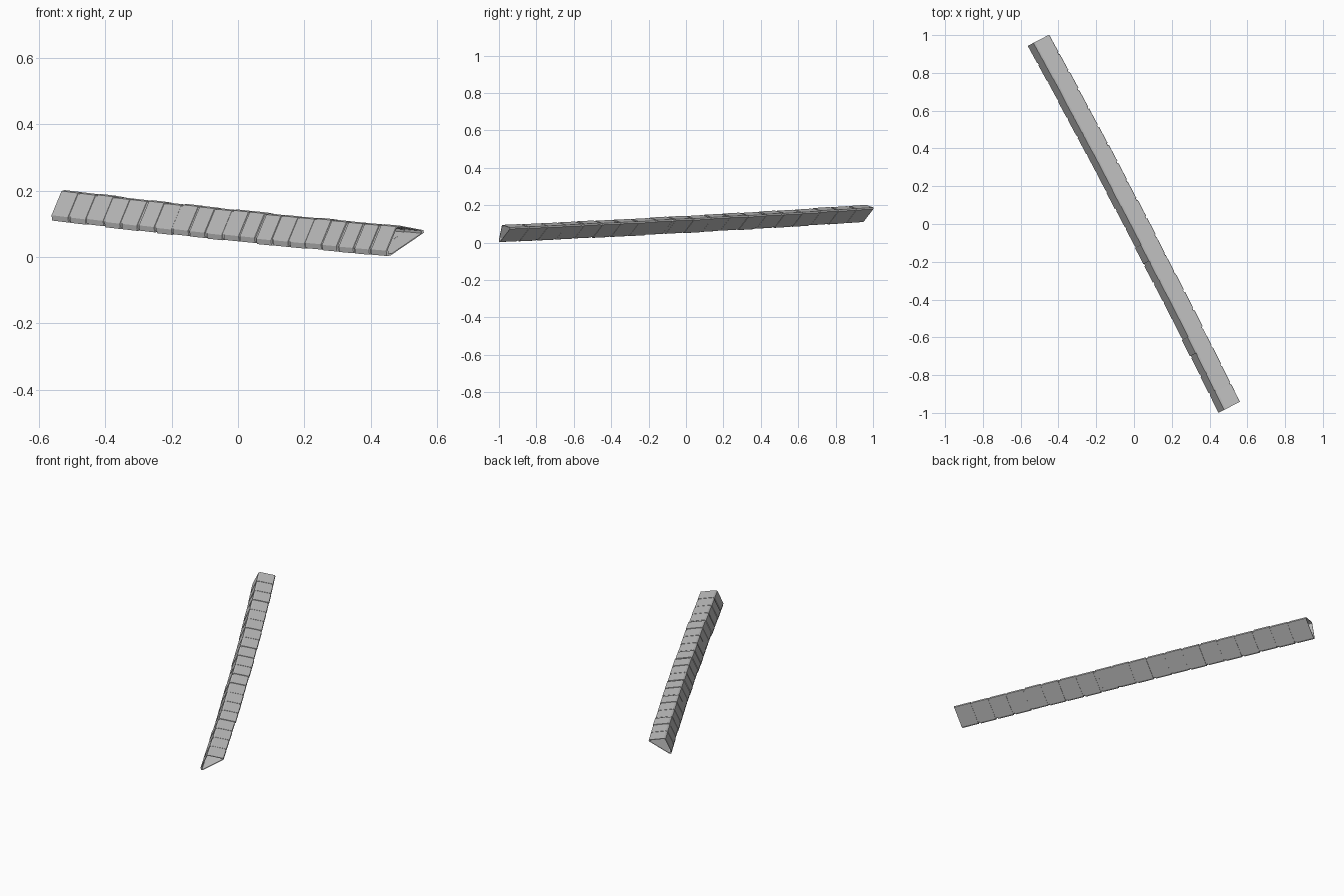
import bpy, bmesh, random
from mathutils import Vector

cube = bpy.data.objects.get("Cube")
if cube:
    bpy.data.objects.remove(cube, do_unlink=True)

random.seed(4)

stone = bpy.data.materials.new("stone grey")
stone.use_nodes = True
GREY = (0.56, 0.56, 0.56, 1)
stone.diffuse_color = GREY
stone.node_tree.nodes["Principled BSDF"].inputs["Base Color"].default_value = GREY

# Lower edge of the run, from the front end to the raised back end
START = Vector((0.449, -0.999, 0.003))
RUN = Vector((-1.01, 1.943, 0.107))
SIDE = Vector((0.887, 0.461, 0.0))
UP = Vector((0, 0, 1))

# Triangular section with blunt corners: (sideways, up)
SECTION = [(0.0, 0.0), (0.012, 0.001), (0.126, 0.070), (0.125, 0.078),
           (0.042, 0.092), (0.032, 0.089), (-0.002, 0.016)]
MID = (0.055, 0.058)


def ring(bm, t, scale, shift):
    """One loop of the section at fraction t along the run."""
    origin = START + RUN * t
    bow = 4 * t * (1 - t)
    verts = []
    for a, b in SECTION:
        a = MID[0] + (a - MID[0]) * scale + shift[0] + 0.012 * bow
        b = MID[1] + (b - MID[1]) * scale + shift[1] - 0.006 * bow
        verts.append(bm.verts.new(origin + SIDE * a + UP * b))
    return verts


def tube(name, t0, t1, outer, inner, shift=(0, 0)):
    """Hollow length of the section, with flat rims at both ends."""
    bm = bmesh.new()
    loops = [ring(bm, t, s, shift) for t, s in
             ((t0, outer), (t1, outer), (t1, inner), (t0, inner))]
    n = len(SECTION)
    for k in range(4):
        p, q = loops[k], loops[(k + 1) % 4]
        for i in range(n):
            j = (i + 1) % n
            bm.faces.new((p[i], p[j], q[j], q[i]))
    bmesh.ops.recalc_face_normals(bm, faces=bm.faces)
    me = bpy.data.meshes.new(name)
    bm.to_mesh(me)
    bm.free()
    me.materials.append(stone)
    ob = bpy.data.objects.new(name, me)
    bpy.context.collection.objects.link(ob)


# Row of ridge blocks, each a touch out of line, with recessed joints between
COUNT = 20
GAP = 0.006
for i in range(COUNT):
    t0, t1 = i / COUNT, (i + 1) / COUNT
    end = i in (0, COUNT - 1)
    shift = (0, 0) if end else (random.uniform(-0.002, 0.002),
                                random.uniform(-0.001, 0.002))
    tube(f"ridge_block_{i + 1}",
         t0 + (GAP / 2 if i else 0), t1 - (GAP / 2 if i < COUNT - 1 else 0),
         1.0, 0.89, shift)
    if i:
        tube(f"joint_{i}", t0 - GAP, t0 + GAP, 0.94, 0.9)
